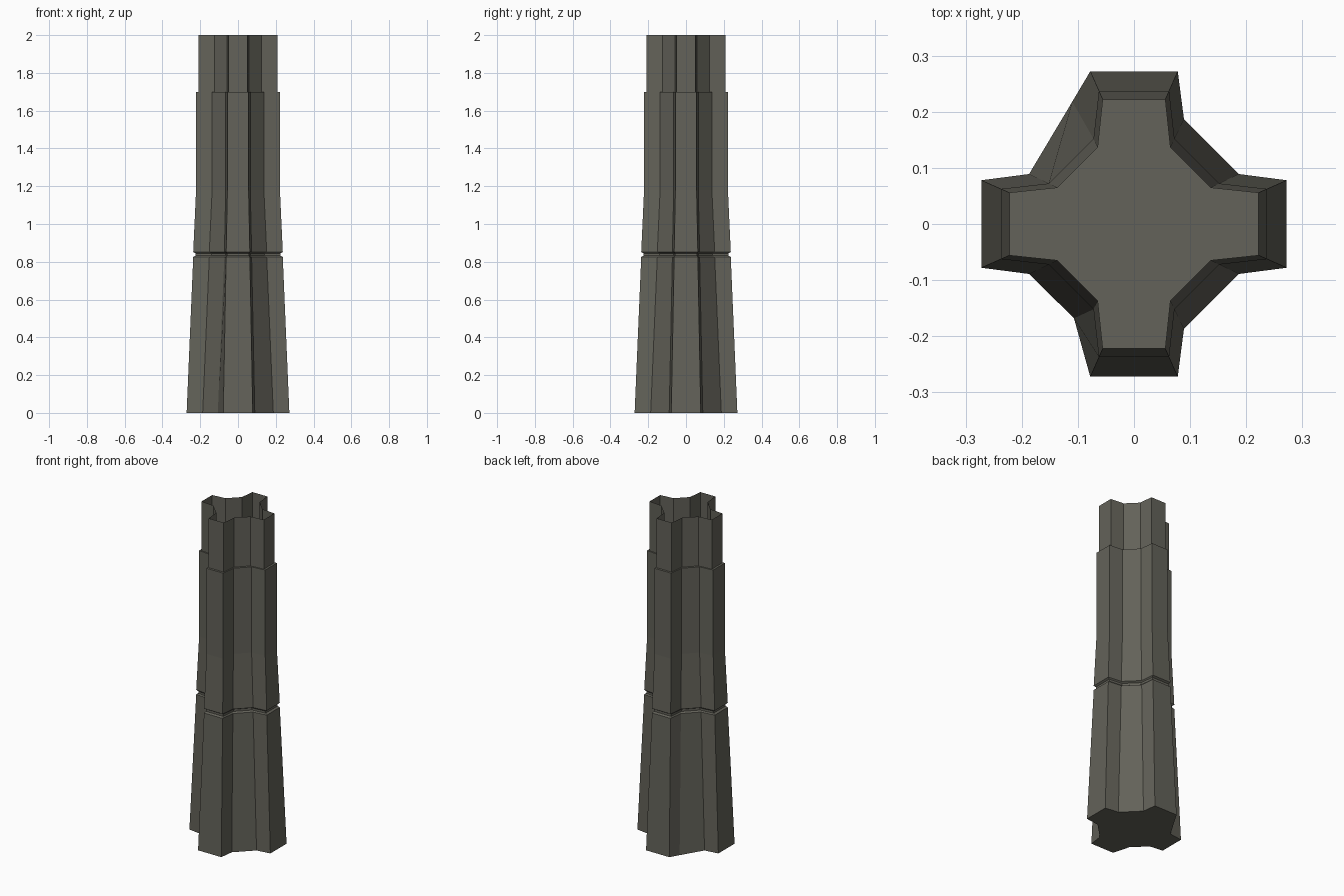
import bpy, bmesh

if "Cube" in bpy.data.objects:
    bpy.data.objects.remove(bpy.data.objects["Cube"])

stone = bpy.data.materials.new("dark olive grey")
stone.diffuse_color = (0.125, 0.122, 0.1, 1.0)
stone.use_nodes = True
stone.node_tree.nodes["Principled BSDF"].inputs["Base Color"].default_value = stone.diffuse_color


def section(r):
    """Cross-shaped outline, four lobes reaching out to r, counter-clockwise."""
    tip = 0.056 + 0.44 * (r - 0.222)
    side = 0.065 + 0.48 * (r - 0.222)
    valley = r - 0.085
    pts = []
    x = [(r, -tip), (r, tip), (valley, side), (side, valley)]
    for _ in range(4):
        pts += x
        x = [(-b, a) for a, b in x]
    return pts


def loft(name, levels, capped, tweaks=()):
    """Stack sections given as (z, r) and skin them with flat quads."""
    bm = bmesh.new()
    rings = [[bm.verts.new((px, py, z)) for px, py in section(r)] for z, r in levels]
    n = len(rings[0])
    for index, px, py in tweaks:
        rings[0][index].co.x = px
        rings[0][index].co.y = py
    for low, high in zip(rings, rings[1:]):
        for i in range(n):
            j = (i + 1) % n
            bm.faces.new((low[i], low[j], high[j], high[i]))
    if capped:
        bm.faces.new(rings[0][::-1])
        bm.faces.new(rings[-1])
    mesh = bpy.data.meshes.new(name)
    bm.to_mesh(mesh)
    bm.free()
    mesh.materials.append(stone)
    ob = bpy.data.objects.new(name, mesh)
    bpy.context.collection.objects.link(ob)
    return ob


# tapered column with a narrow groove; two foot corners are chipped out of line
loft("column_shaft",
     [(0, 0.272), (0.825, 0.237), (0.832, 0.226), (0.845, 0.226),
      (0.852, 0.237), (1.18, 0.222), (1.70, 0.222)],
     True,
     [(6, -0.11, 0.218), (11, -0.107, -0.168)])

# open thin collar standing on the shaft
loft("top_collar", [(1.70, 0.209), (2.0, 0.209)], False)
